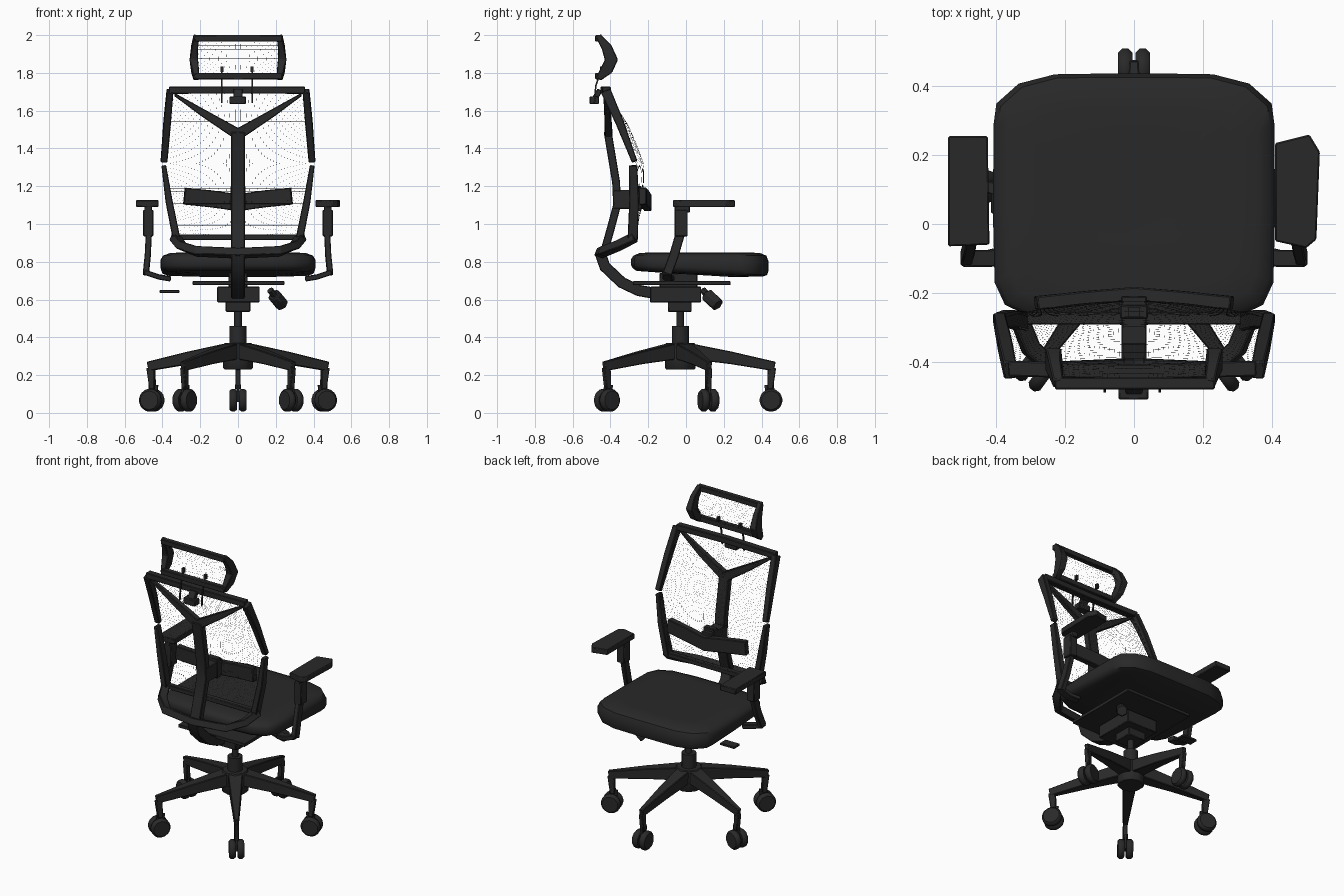
import bpy, bmesh, math
from mathutils import Vector, Matrix

cube = bpy.data.objects.get("Cube")
if cube:
    bpy.data.objects.remove(cube)


def material(name, value):
    m = bpy.data.materials.new(name)
    m.use_nodes = True
    color = (value, value, value, 1)
    m.diffuse_color = color
    m.node_tree.nodes["Principled BSDF"].inputs["Base Color"].default_value = color
    return m


BLACK = material("matte black", 0.022)


def finish(name, bm, bevel=0.0, angle=30):
    bmesh.ops.recalc_face_normals(bm, faces=bm.faces)
    mesh = bpy.data.meshes.new(name)
    bm.to_mesh(mesh)
    bm.free()
    ob = bpy.data.objects.new(name, mesh)
    bpy.context.collection.objects.link(ob)
    mesh.materials.append(BLACK)
    bpy.ops.object.select_all(action='DESELECT')
    ob.select_set(True)
    bpy.context.view_layer.objects.active = ob
    bpy.ops.object.shade_smooth_by_angle(angle=math.radians(angle))
    if bevel:
        mod = ob.modifiers.new("Soft edges", 'BEVEL')
        mod.width = bevel
        mod.segments = 1
    return ob


def loft(name, rings, bevel=0.0, angle=30):
    """Skin a list of equal-length point rings and cap both ends."""
    bm = bmesh.new()
    loops = [[bm.verts.new(p) for p in ring] for ring in rings]
    n = len(loops[0])
    for a, b in zip(loops, loops[1:]):
        for i in range(n):
            j = (i + 1) % n
            bm.faces.new((a[i], a[j], b[j], b[i]))
    bm.faces.new(loops[0])
    bm.faces.new(loops[-1])
    return finish(name, bm, bevel, angle)


def bar(name, path, sizes, ref=(1, 0, 0), bevel=0.004):
    """Sweep a rectangle; sizes are (across ref, along ref) per point or one pair."""
    pts = [Vector(p) for p in path]
    if not isinstance(sizes, list):
        sizes = [sizes] * len(pts)
    rings = []
    for i, p in enumerate(pts):
        t = (pts[min(i + 1, len(pts) - 1)] - pts[max(i - 1, 0)]).normalized()
        u = Vector(ref).cross(t).normalized()
        v = t.cross(u)
        a, b = sizes[i][0] / 2, sizes[i][1] / 2
        rings.append([p + u * a * s + v * b * r
                      for s, r in ((1, 1), (-1, 1), (-1, -1), (1, -1))])
    return loft(name, rings, bevel)


def box(name, lo, hi, bevel=0.004):
    x, y = (lo[0] + hi[0]) / 2, (lo[1] + hi[1]) / 2
    return bar(name, [(x, y, lo[2]), (x, y, hi[2])],
               (hi[1] - lo[1], hi[0] - lo[0]), bevel=bevel)


def cylinder(name, start, end, radius, sides=12, bevel=0.0):
    a, b = Vector(start), Vector(end)
    bm = bmesh.new()
    turn = (b - a).to_track_quat('Z', 'Y').to_matrix().to_4x4()
    bmesh.ops.create_cone(bm, cap_ends=True, segments=sides, radius1=radius,
                          radius2=radius, depth=(b - a).length,
                          matrix=Matrix.Translation((a + b) / 2) @ turn)
    return finish(name, bm, bevel, 40)


def netting(name, rows, columns, steps, bulge):
    """Thin thread grid through rows of (half width, y, z)."""
    bm = bmesh.new()
    grid = []
    for k in range(steps + 1):
        f = k / steps * (len(rows) - 1)
        i = min(int(f), len(rows) - 2)
        w, y, z = Vector(rows[i]).lerp(Vector(rows[i + 1]), f - i)
        swell = bulge * math.sin(math.pi * k / steps)
        grid.append([bm.verts.new((w * s, y + swell * (1 - s * s), z))
                     for s in (2 * c / columns - 1 for c in range(columns + 1))])
    for a, b in zip(grid, grid[1:]):
        for i in range(columns):
            bm.faces.new((a[i], a[i + 1], b[i + 1], b[i]))
    ob = finish(name, bm)
    wire = ob.modifiers.new("Threads", 'WIREFRAME')
    wire.thickness = 0.0004
    wire.use_even_offset = False


# Star base with five tapering legs and twin-wheel casters
CY = -0.03
cylinder("base_hub", (0, CY, 0.23), (0, CY, 0.37), 0.083, 10, 0.008)
cylinder("column_sleeve", (0, CY, 0.23), (0, CY, 0.46), 0.045)
cylinder("gas_lift", (0, CY, 0.45), (0, CY, 0.56), 0.02)
for n in range(5):
    ang = math.radians(90 + 72 * n)
    out = Vector((math.cos(ang), math.sin(ang), 0))
    side = Vector((-out.y, out.x, 0))
    mid = Vector((0, CY, 0))

    def at(r, z):
        return mid + out * r + Vector((0, 0, z))

    bar(f"base_leg_{n}", [at(0.04, 0.328), at(0.27, 0.291), at(0.5, 0.246)],
        [(0.085, 0.09), (0.066, 0.06), (0.05, 0.026)], side)
    bar(f"caster_stem_{n}", [at(0.485, 0.24), at(0.475, 0.125)],
        [(0.045, 0.026), (0.03, 0.03)], side)
    bar(f"caster_fork_{n}", [at(0.47, 0.15), at(0.48, 0.06)], (0.05, 0.012), side, 0)
    for s in (-1, 1):
        c = at(0.48, 0.067)
        cylinder(f"caster_wheel_{n}_{s}", c + side * 0.005 * s, c + side * 0.046 * s,
                 0.063, 10, 0.012)

# Tilt mechanism, seat plate and levers
box("mechanism_lower", (-0.065, -0.095, 0.535), (0.065, 0.03, 0.6))
box("mechanism_box", (-0.11, -0.19, 0.585), (0.115, 0.08, 0.668))
box("mechanism_neck", (-0.05, -0.14, 0.66), (0.05, 0.06, 0.74))
box("seat_plate", (-0.24, -0.28, 0.677), (0.245, 0.235, 0.698), 0.002)
cylinder("knob_rod", (0.17, 0.09, 0.65), (0.2, 0.12, 0.615), 0.018, 8)
cylinder("knob", (0.19, 0.11, 0.625), (0.235, 0.17, 0.57), 0.038, 6, 0.006)
box("height_lever", (-0.415, 0.03, 0.635), (-0.31, 0.09, 0.65), 0.003)

# Cushion lofted from a rounded outline, underside sloping down to the front edge
half = [(0.1, 0.437), (0.23, 0.435), (0.335, 0.408), (0.4, 0.35), (0.408, 0.29),
        (0.41, 0.03), (0.405, -0.17), (0.375, -0.235), (0.29, -0.275), (0.12, -0.29)]
outline = half + [(-x, y) for x, y in reversed(half)]
layers = [(0.5, 0.732, 0.03), (0.92, 0.74, 0.04), (0.98, 0.752, 0.05), (1, 0.77, 0.04),
          (1, 0.81, 0.02), (0.97, 0.832, 0), (0.88, 0.846, 0), (0.7, 0.85, 0),
          (0.3, 0.846, 0)]
loft("seat_cushion", [[(x * s, 0.07 + (y - 0.07) * s, z - slope * y) for x, y in outline]
                      for s, z, slope in layers], 0, 45)

# Spine and swept support arm
bar("spine", [(0, -0.415, 1.49), (0, -0.37, 1.22), (0, -0.365, 1.1), (0, -0.4, 0.97),
              (0, -0.445, 0.81)], (0.042, 0.072))
bar("support_arm", [(0, -0.455, 0.85), (0, -0.43, 0.775), (0, -0.34, 0.69),
                    (0, -0.25, 0.648), (0, -0.15, 0.63)], (0.06, 0.072))

# Backrest frame, mirrored left and right
bar("back_top_rail", [(-0.365, -0.42, 1.708), (0, -0.43, 1.71), (0.355, -0.42, 1.708)],
    (0.038, 0.045), (0, 1, 0))
bar("back_bottom_rail", [(-0.33, -0.275, 0.93), (0.33, -0.275, 0.93)],
    (0.03, 0.035), (0, 1, 0))
bar("back_cradle", [(-0.335, -0.27, 0.93), (-0.3, -0.36, 0.885), (-0.22, -0.435, 0.855),
                    (0, -0.455, 0.845), (0.22, -0.435, 0.855), (0.3, -0.36, 0.885),
                    (0.335, -0.27, 0.93)], (0.05, 0.045), (0, 0.4, 1))
for s, label in ((1, "left"), (-1, "right")):
    bar(f"back_upper_side_{label}",
        [(0.36 * s, -0.425, 1.705), (0.375 * s, -0.352, 1.54), (0.392 * s, -0.272, 1.33)],
        [(0.055, 0.036), (0.045, 0.04), (0.03, 0.036)])
    bar(f"back_lower_side_{label}",
        [(0.393 * s, -0.28, 1.31), (0.365 * s, -0.275, 1.12), (0.325 * s, -0.282, 0.92)],
        [(0.045, 0.025), (0.05, 0.038), (0.055, 0.04)])
    bar(f"back_v_arm_{label}",
        [(0.335 * s, -0.425, 1.685), (0.18 * s, -0.415, 1.585), (0, -0.41, 1.475)],
        [(0.015, 0.025), (0.04, 0.035), (0.06, 0.04)], (0, 1, 0))
netting("back_netting", [(0.35, -0.42, 1.7), (0.37, -0.34, 1.52), (0.39, -0.275, 1.32),
                         (0.365, -0.265, 1.12), (0.325, -0.27, 0.93)], 50, 60, 0.05)

# Lumbar pad
bar("lumbar_pad", [(-0.285, -0.23, 1.148), (-0.14, -0.215, 1.133), (0, -0.203, 1.113),
                   (0.14, -0.215, 1.133), (0.285, -0.23, 1.148)],
    (0.09, 0.04), (0, 1, 0))
box("lumbar_mount", (-0.037, -0.385, 1.08), (0.037, -0.21, 1.18))
box("lumbar_slider", (-0.04, -0.275, 1.07), (0.04, -0.235, 1.2))

# Headrest frame, netting and mount
for label, z in (("top", 1.983), ("bottom", 1.783)):
    bar(f"headrest_{label}_rail", [(-0.23, -0.463, z), (0.235, -0.463, z)],
        (0.035, 0.035), (0, 1, 0))
for s, label in ((1, "left"), (-1, "right")):
    bar(f"headrest_side_{label}",
        [(0.22 * s, -0.463, 1.995), (0.23 * s, -0.42, 1.935), (0.234 * s, -0.395, 1.87),
         (0.228 * s, -0.418, 1.82), (0.22 * s, -0.463, 1.77)],
        [(0.03, 0.03), (0.055, 0.035), (0.07, 0.045), (0.065, 0.04), (0.03, 0.03)])
    x = 0.08 * s - 0.005
    bar(f"headrest_post_{label}", [(x, -0.485, 1.64), (x, -0.478, 1.73), (x, -0.445, 1.83)],
        (0.008, 0.008), bevel=0)
    box(f"headrest_post_tip_{label}", (x - 0.008, -0.455, 1.805), (x + 0.008, -0.435, 1.835), 0)
netting("headrest_netting", [(0.225, -0.46, 1.985), (0.235, -0.425, 1.93),
                             (0.24, -0.4, 1.87), (0.225, -0.46, 1.785)], 32, 16, 0.01)
box("headrest_mount", (-0.045, -0.51, 1.635), (0.042, -0.46, 1.675))
bar("headrest_bracket", [(0, -0.485, 1.66), (0, -0.455, 1.71)], (0.03, 0.05))

# Armrests: posts mirrored, one pad square and one with clipped corners
for s, label in ((1, "left"), (-1, "right")):
    box(f"arm_sleeve_{label}", (0.475 * s - 0.027, -0.06, 0.935),
        (0.475 * s + 0.027, 0.008, 1.075))
    box(f"arm_head_{label}", (0.475 * s - 0.02, -0.06, 1.06), (0.475 * s + 0.02, 0.02, 1.1))
    bar(f"arm_post_{label}", [(0.472 * s, -0.03, 0.95), (0.478 * s, -0.065, 0.83),
                              (0.488 * s, -0.1, 0.735)], (0.05, 0.032))
    bar(f"arm_strut_{label}", [(0.495 * s, -0.1, 0.745), (0.42 * s, -0.1, 0.72),
                               (0.36 * s, -0.085, 0.71)], (0.028, 0.05), (0, 1, 0))
pads = {"right": [(-0.54, 0.255), (-0.425, 0.255), (-0.42, -0.06), (-0.54, -0.065)],
        "left": [(0.41, 0.235), (0.51, 0.26), (0.54, 0.21), (0.53, -0.045),
                 (0.5, -0.07), (0.41, -0.05)]}
for label, shape in pads.items():
    loft(f"arm_pad_{label}", [[(x, y, z) for x, y in shape] for z in (1.09, 1.126)], 0.004)
